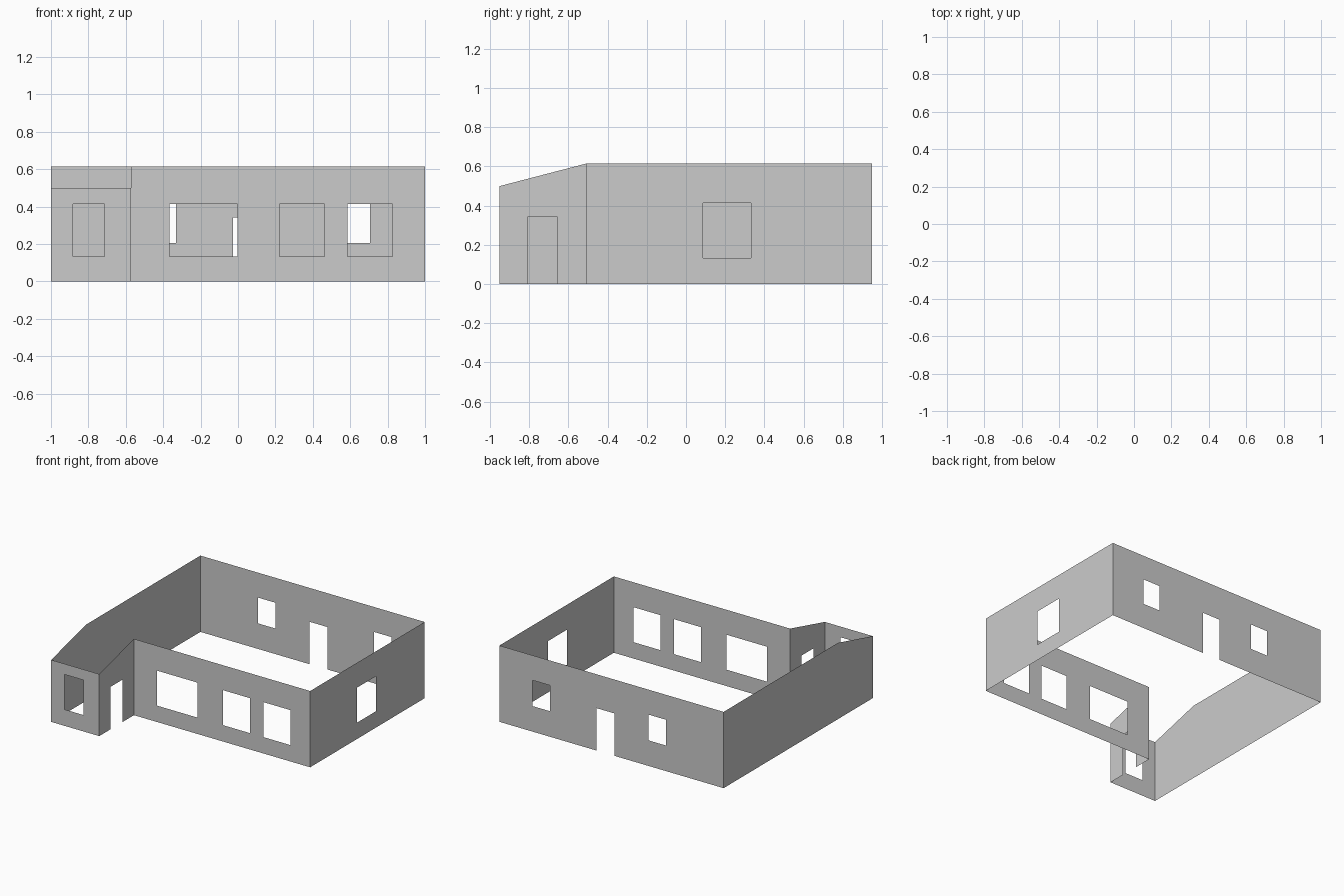
import bpy, bmesh

if "Cube" in bpy.data.objects:
    bpy.data.objects.remove(bpy.data.objects["Cube"])

XL, XP, XR = -1.0, -0.572, 1.0       # left wall, porch side wall, right wall
YF, YM, YB = -0.951, -0.509, 0.949   # porch front, main front, back
H, HP = 0.615, 0.50                  # main height, porch front height
SILL, HEAD, DOOR, HIGH = 0.132, 0.414, 0.342, 0.206


def wall(name, axis, fixed, start, end, top, openings=()):
    """Thin wall sheet along one axis, split into cells around its openings.
    top(t) gives the height; openings are (from, to, bottom, head)."""
    cuts = {start, end} | {v for o in openings for v in o[:2]}
    if axis == 'y' and min(start, end) < YM < max(start, end):
        cuts.add(YM)
    cuts = sorted(cuts, reverse=end < start)
    bm = bmesh.new()

    def vert(t, z):
        return bm.verts.new((t, fixed, z) if axis == 'x' else (fixed, t, z))

    def cell(a, b, z0, z1a, z1b):
        bm.faces.new([vert(a, z0), vert(b, z0), vert(b, z1b), vert(a, z1a)])

    for a, b in zip(cuts, cuts[1:]):
        z, mid = 0.0, (a + b) / 2
        for lo, hi, z0, z1 in openings:
            if lo < mid < hi:
                if z0 > z:
                    cell(a, b, z, z0, z0)
                z = z1
        cell(a, b, z, top(a), top(b))
    bmesh.ops.remove_doubles(bm, verts=bm.verts, dist=1e-5)
    mesh = bpy.data.meshes.new(name)
    bm.to_mesh(mesh)
    bm.free()
    bpy.context.collection.objects.link(bpy.data.objects.new(name, mesh))


def level(t):
    return H


def porch_front_top(t):
    return HP


def sloped(y):
    return min(H, HP + (H - HP) * (y - YF) / (YM - YF))


# Walls run counter-clockwise so that they face outwards
wall("porch_front_wall", 'x', YF, XL, XP, porch_front_top,
     [(-0.882, -0.714, SILL, HEAD)])
wall("porch_side_wall", 'y', XP, YF, YM, sloped,
     [(-0.809, -0.656, 0, DOOR)])
wall("main_front_wall", 'x', YM, XP, XR, level,
     [(-0.366, -0.003, SILL, HEAD), (0.222, 0.462, SILL, HEAD),
      (0.585, 0.826, SILL, HEAD)])
wall("right_wall", 'y', XR, YM, YB, level, [(0.087, 0.331, SILL, HEAD)])
wall("back_wall", 'x', YB, XR, XL, level,
     [(-0.484, -0.332, HIGH, HEAD), (-0.026, 0.134, 0, DOOR),
      (0.55, 0.706, HIGH, HEAD)])
wall("left_wall", 'y', XL, YB, YF, sloped)
